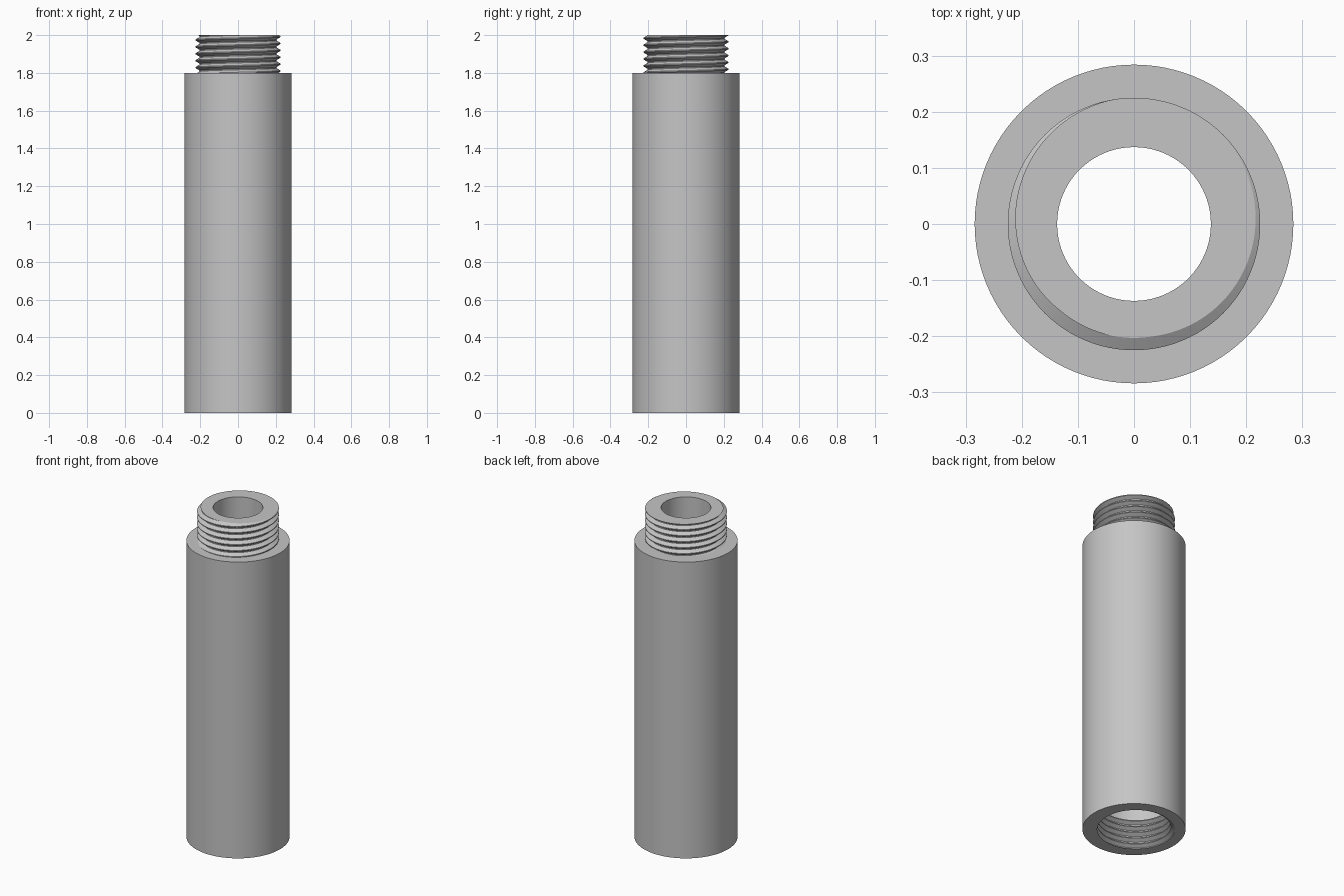
import bpy
import bmesh
from math import sin, cos, tau, radians

cube = bpy.data.objects.get("Cube")
if cube:
    bpy.data.objects.remove(cube, do_unlink=True)

SEGMENTS = 96
BODY_R, BORE_R = 0.284, 0.137
CREST_R, ROOT_R = 0.225, 0.203
SHOULDER_Z, TOP_Z = 1.8, 2.0
SOCKET_THREAD_Z, SOCKET_Z = 0.18, 0.32
PITCH = 0.0365
FLAT = 0.07          # half width of crest and root flats, in turns
START = radians(75)  # angle where the crest meets the top face

metal = bpy.data.materials.new("light_grey_metal")
metal.use_nodes = True
grey = (0.56, 0.56, 0.56, 1)
metal.diffuse_color = grey
metal.node_tree.nodes["Principled BSDF"].inputs["Base Color"].default_value = grey


def ring(r, z):
    """Profile row that is a plain circle."""
    return lambda a: (r, z)


def thread_radius(a, z):
    t = ((z - TOP_Z) / PITCH - (a - START) / tau) % 1
    d = min(t, 1 - t)
    f = min(max((d - FLAT) / (0.5 - 2 * FLAT), 0), 1)
    return CREST_R + (ROOT_R - CREST_R) * f


def thread(low, high):
    """Helical profile rows, trimmed flat at both ends."""
    def row(turn):
        def point(a):
            z = TOP_Z + PITCH * (turn + (a - START) / tau)
            z = min(max(z, low), high)
            return thread_radius(a, z), z
        return point
    first = int((low - TOP_Z) / PITCH) - 3
    last = int((high - TOP_Z) / PITCH) + 3
    return [row(m + o) for m in range(first, last)
            for o in (FLAT - 0.5, -FLAT, FLAT, 0.5 - FLAT)]


def sweep(name, rows):
    """Turn profile rows around the z axis; a rising profile faces outward."""
    bm = bmesh.new()
    columns = []
    for i in range(SEGMENTS + 1):
        a = tau * i / SEGMENTS
        column = []
        for row in rows:
            r, z = row(a)
            column.append(bm.verts.new((r * cos(a), r * sin(a), z)))
        columns.append(column)
    for left, right in zip(columns, columns[1:]):
        for k in range(len(rows) - 1):
            bm.faces.new((left[k], right[k], right[k + 1], left[k + 1]))
    bmesh.ops.remove_doubles(bm, verts=bm.verts, dist=0.00002)
    bmesh.ops.dissolve_degenerate(bm, edges=bm.edges, dist=0.00001)
    mesh = bpy.data.meshes.new(name)
    bm.to_mesh(mesh)
    bm.free()
    mesh.materials.append(metal)
    obj = bpy.data.objects.new(name, mesh)
    bpy.context.collection.objects.link(obj)
    bpy.ops.object.select_all(action="DESELECT")
    obj.select_set(True)
    bpy.context.view_layer.objects.active = obj
    bpy.ops.object.shade_smooth_by_angle(angle=radians(30))
    return obj


stud_thread = thread(SHOULDER_Z, TOP_Z)
socket_thread = thread(0, SOCKET_THREAD_Z)[::-1]

# Outer sleeve with its bottom rim and top shoulder
sweep("sleeve", [socket_thread[-1], ring(BODY_R, 0),
                 ring(BODY_R, SHOULDER_Z), stud_thread[0]])

# Threaded stud with its flat end face
sweep("threaded_stud", stud_thread + [ring(BORE_R, TOP_Z)])

# Through bore, opening into the wider socket
sweep("bore", [ring(BORE_R, TOP_Z), ring(BORE_R, SOCKET_Z),
               ring(CREST_R, SOCKET_Z), ring(CREST_R, SOCKET_THREAD_Z),
               socket_thread[0]])

# Internal thread at the bottom opening
sweep("threaded_socket", socket_thread)
